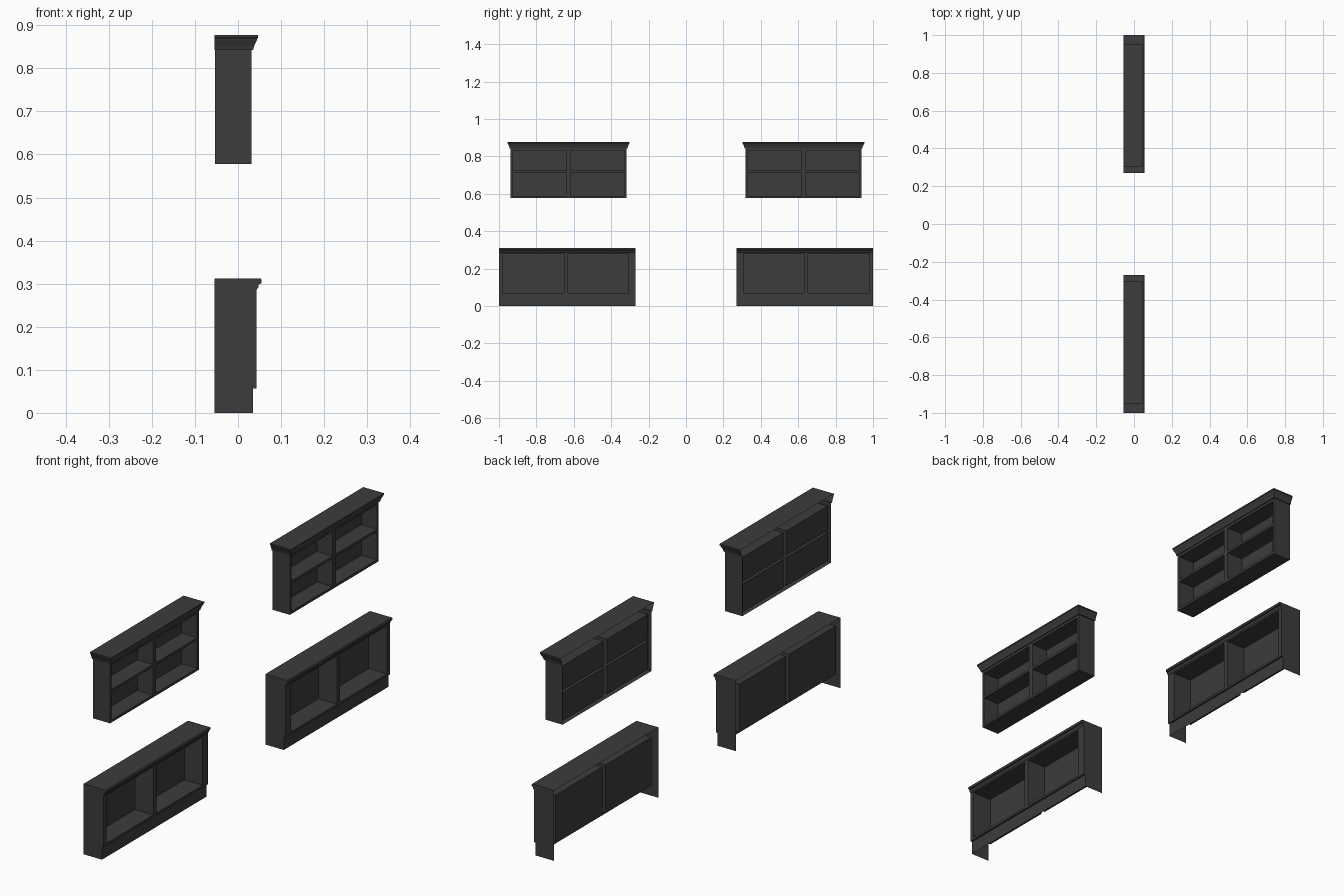
import bpy, bmesh

if "Cube" in bpy.data.objects:
    bpy.data.objects.remove(bpy.data.objects["Cube"])

mat = bpy.data.materials.new("charcoal_paint")
mat.diffuse_color = (0.045, 0.045, 0.045, 1)
mat.use_nodes = True
mat.node_tree.nodes["Principled BSDF"].inputs["Base Color"].default_value = mat.diffuse_color


def sheet(name, polys):
    """Flat-faced open sheet from polygons, mirrored to the other side in y."""
    bm = bmesh.new()
    for p in polys:
        bm.faces.new([bm.verts.new(v) for v in p])
    bmesh.ops.remove_doubles(bm, verts=bm.verts, dist=1e-5)
    bmesh.ops.recalc_face_normals(bm, faces=bm.faces)
    me = bpy.data.meshes.new(name)
    bm.to_mesh(me)
    bm.free()
    ob = bpy.data.objects.new(name, me)
    bpy.context.collection.objects.link(ob)
    me.materials.append(mat)
    m = ob.modifiers.new("mirror_pair", 'MIRROR')
    m.use_axis = (False, True, False)
    m.use_mirror_merge = False
    return ob


def strip(profile, y0, y1):
    """Run an (x, z) profile along y."""
    return [[(a, y0, b), (a, y1, b), (c, y1, d), (c, y0, d)]
            for (a, b), (c, d) in zip(profile, profile[1:])]


def end(profile, y):
    return [[(x, y, z) for x, z in profile]]


def face_frame(x, ys, zs):
    """Front face split by cut lines; odd cells in both directions are openings."""
    return [[(x, ys[i], zs[j]), (x, ys[i+1], zs[j]),
             (x, ys[i+1], zs[j+1]), (x, ys[i], zs[j+1])]
            for i in range(len(ys) - 1) for j in range(len(zs) - 1)
            if not (i % 2 and j % 2)]


def cubbies(xf, xb, ys, zs):
    """Five-sided box behind every opening."""
    out = []
    for i in range(1, len(ys) - 1, 2):
        for j in range(1, len(zs) - 1, 2):
            ring = [(ys[i], zs[j]), (ys[i+1], zs[j]),
                    (ys[i+1], zs[j+1]), (ys[i], zs[j+1])]
            out.append([(xb, y, z) for y, z in ring])
            for (a, b), (c, d) in zip(ring, ring[1:] + ring[:1]):
                out.append([(xf, a, b), (xf, c, d), (xb, c, d), (xb, a, b)])
    return out


BACK = -0.055

# Base cabinet: ends, plinth, open back and underside
y0, y1, xf, top = 0.27, 1.0, 0.043, 0.3115
plinth = [(xf, 0.057), (0.035, 0.057), (0.035, 0)]
side = [(BACK, 0), (BACK, top), (xf, top)] + plinth
sheet("base_carcass", strip([(BACK, top), (xf, top)], y0, y1)
      + strip(plinth, y0, y1) + end(side, y0) + end(side, y1))

# Base cabinet front with two openings and their boxes
ys = [y0, 0.308, 0.63, 0.652, 0.98, y1]
zs = [0.057, 0.067, 0.28, top]
sheet("base_face_frame", face_frame(xf, ys, zs))
sheet("base_cubbies", cubbies(xf, -0.047, ys, zs))

# Rounded nosing under the top edge
nose = [(xf, 0.286), (0.047, 0.291), (0.048, 0.298), (0.053, 0.300),
        (0.055, 0.304), (0.055, 0.308), (0.053, top), (xf, top)]
sheet("base_top_moulding", strip(nose, y0, y1) + end(nose, y0) + end(nose, y1))

# Wall cabinet: ends and bottom, open back
y0, y1, xf, xb, lo, hi = 0.318, 0.938, 0.031, -0.053, 0.578, 0.842
side = [(xb, lo), (xf, lo), (xf, hi), (xb, hi)]
sheet("wall_carcass", strip([(xb, lo), (xf, lo)], y0, y1)
      + end(side, y0) + end(side, y1))

# Wall cabinet front with four openings and their boxes
ys = [y0, 0.329, 0.617, 0.639, 0.927, y1]
zs = [lo, 0.589, 0.713, 0.724, 0.831, hi]
sheet("wall_face_frame", face_frame(xf, ys, zs))
sheet("wall_cubbies", cubbies(xf, -0.045, ys, zs))

# Flared crown on three sides with a flat lid
levels = [(0.0, hi), (0.004, hi), (0.007, 0.853), (0.013, 0.866),
          (0.014, 0.869), (0.016, 0.871), (0.016, 0.877)]
rings = [[(BACK, y0 - o, z), (xf + o, y0 - o, z),
          (xf + o, y1 + o, z), (BACK, y1 + o, z)] for o, z in levels]
crown = [[a[k], a[k+1], b[k+1], b[k]]
         for a, b in zip(rings, rings[1:]) for k in range(3)]
sheet("wall_crown", crown[3 * 0:] + [rings[-1]])
